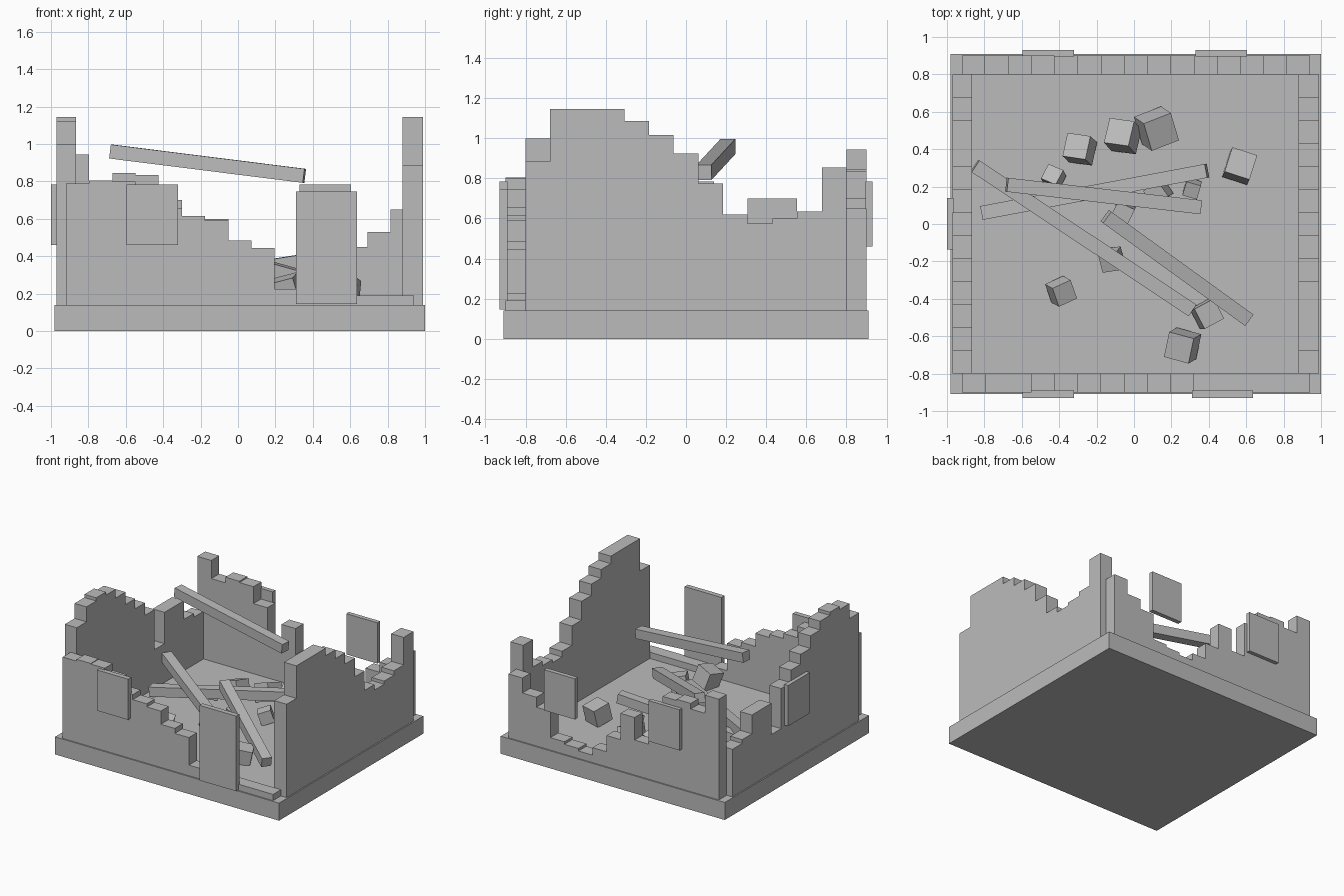
import bpy, bmesh, random
from mathutils import Vector, Matrix, Euler

random.seed(4)
if "Cube" in bpy.data.objects:
    bpy.data.objects.remove(bpy.data.objects["Cube"])

stone = bpy.data.materials.new("stone_grey")
stone.use_nodes = True
GREY = (0.5, 0.5, 0.5, 1)
stone.diffuse_color = GREY
stone.node_tree.nodes["Principled BSDF"].inputs["Base Color"].default_value = GREY

FLOOR = 0.14


def finish(name, bm):
    bmesh.ops.recalc_face_normals(bm, faces=bm.faces)
    mesh = bpy.data.meshes.new(name)
    bm.to_mesh(mesh)
    bm.free()
    mesh.materials.append(stone)
    obj = bpy.data.objects.new(name, mesh)
    bpy.context.collection.objects.link(obj)
    return obj


def box(name, size, matrix):
    bm = bmesh.new()
    bmesh.ops.create_cube(bm, size=1)
    bm.transform(matrix @ Matrix.Diagonal((*size, 1)))
    return finish(name, bm)


def slab(name, low, high):
    low, high = Vector(low), Vector(high)
    return box(name, high - low, Matrix.Translation((low + high) / 2))


def broken_wall(name, along_x, start, end, near, far, heights):
    """Stepped skyline of equal columns, extruded to the wall thickness."""
    step = (end - start) / len(heights)
    outline = [(start, FLOOR)]
    for i, h in enumerate(heights):
        for t in (start + i * step, start + (i + 1) * step):
            if outline[-1] != (t, h):
                outline.append((t, h))
    outline.append((end, FLOOR))
    bm = bmesh.new()
    verts = [bm.verts.new((t, near, z) if along_x else (near, t, z)) for t, z in outline]
    face = bm.faces.new(verts)
    moved = bmesh.ops.extrude_face_region(bm, geom=[face])["geom"]
    shift = (0, far - near, 0) if along_x else (far - near, 0, 0)
    bmesh.ops.translate(bm, vec=shift, verts=[g for g in moved if isinstance(g, bmesh.types.BMVert)])
    # the starting face stays as the near side of the wall
    if not any(all(abs(v.co[1 if along_x else 0] - near) < 1e-5 for v in f.verts) for f in bm.faces):
        bm.faces.new(verts)
    return finish(name, bm)


def beam(name, a, b, width=0.075):
    a, b = Vector(a), Vector(b)
    turn = (b - a).to_track_quat("X", "Z").to_matrix().to_4x4()
    box(name, ((b - a).length, width, width), Matrix.Translation((a + b) / 2) @ turn)


# Ground slab
slab("foundation", (-0.98, -0.91, 0), (1.0, 0.91, FLOOR))

# Four ruined walls
broken_wall("front_wall", True, -0.92, 0.94, -0.90, -0.80,
            [.79, .805, .80, .745, .655, .615, .59, .485, .445, .225, .19, .19, .19, .19, .19])
broken_wall("back_wall", True, -0.92, 0.94, 0.80, 0.90,
            [.945, .80, .845, .835, .70, .42, .60, .39, .26, .20, .22, .24, .45, .53, .65])
broken_wall("left_wall", False, -0.80, 0.80, 0.88, 0.99,
            [.885, 1.145, 1.145, 1.145, 1.085, 1.015, .925, .775, .62, .575, .60, .635, .855])
broken_wall("right_wall", False, -0.80, 0.80, -0.97, -0.865,
            [1.0, 1.12, 1.145, 1.12, 1.05, .95, .87, .77, .45, .70, .70, .55, .52])

# Door and window shutters
slab("door", (0.31, -0.93, 0.145), (0.635, -0.89, 0.745))
slab("front_shutter", (-0.595, -0.93, 0.46), (-0.32, -0.89, 0.785))
for i, x in enumerate((-0.595, 0.33)):
    slab(f"back_shutter_{i + 1}", (x, 0.895, 0.46), (x + 0.275, 0.93, 0.785))
slab("side_shutter", (-1.0, -0.135, 0.46), (-0.965, 0.14, 0.785))

# Fallen roof beams
beam("leaning_beam", (-0.68, 0.21, 0.96), (0.355, 0.09, 0.83))
beam("long_beam", (-0.85, 0.31, 0.35), (0.31, -0.46, 0.21))
beam("short_beam", (-0.15, 0.04, 0.42), (0.61, -0.51, 0.21))
beam("low_beam", (-0.81, 0.06, 0.19), (0.39, 0.285, 0.38))

# Scattered rubble
rubble = [(-.29, .40, .13), (-.06, .47, .14), (.12, .51, .16), (.565, .31, .14),
          (-.43, .25, .09), (-.39, -.36, .11), (.26, -.65, .14), (.39, -.48, .12),
          (-.12, -.19, .10), (-.06, .06, .10), (.13, .17, .10), (.31, .19, .08)]
for i, (x, y, s) in enumerate(rubble):
    tilt = Euler([random.uniform(-0.4, 0.4) for _ in range(2)] + [random.uniform(-0.7, 0.7)])
    place = Matrix.Translation((x, y, FLOOR + s * 0.55)) @ tilt.to_matrix().to_4x4()
    box(f"rubble_{i + 1}", (s, s, s), place)
